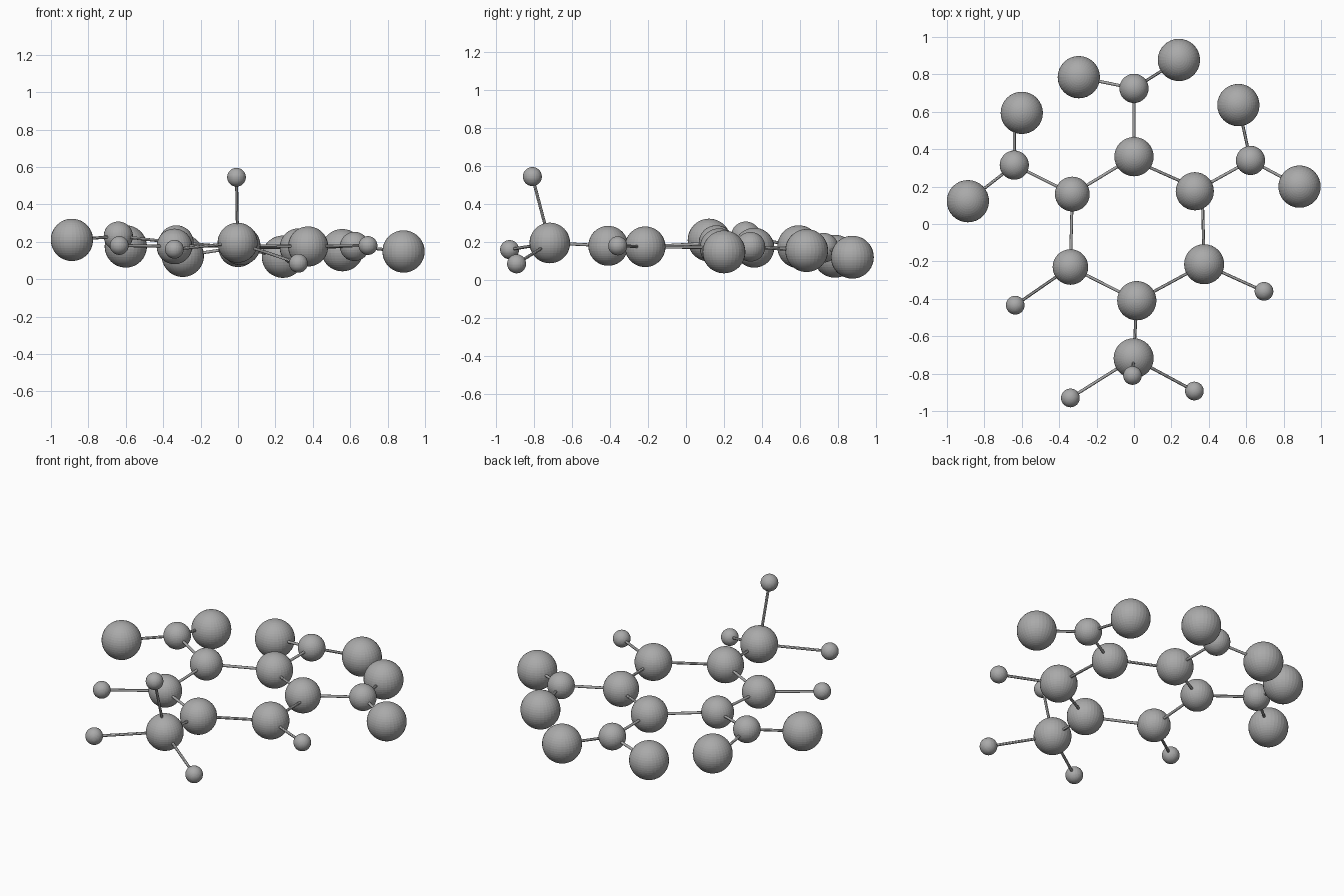
import bpy
from mathutils import Vector

if "Cube" in bpy.data.objects:
    bpy.data.objects.remove(bpy.data.objects["Cube"], do_unlink=True)

# Single grey finish
grey = bpy.data.materials.new("neutral grey")
grey.use_nodes = True
grey.diffuse_color = (0.4, 0.4, 0.4, 1)
grey.node_tree.nodes["Principled BSDF"].inputs["Base Color"].default_value = grey.diffuse_color

# Atoms: x, y, z, radius
atoms = {
    "ring_back": (0.0, 0.36, 0.17, 0.105),
    "ring_back_right": (-0.33, 0.16, 0.195, 0.093),
    "ring_front_right": (-0.34, -0.23, 0.175, 0.095),
    "ring_front": (0.015, -0.41, 0.18, 0.105),
    "ring_front_left": (0.375, -0.215, 0.175, 0.107),
    "ring_back_left": (0.325, 0.175, 0.17, 0.102),
    "methyl_carbon": (-0.002, -0.718, 0.195, 0.107),
    "back_nitrogen": (0.0, 0.725, 0.17, 0.078),
    "right_nitrogen": (-0.64, 0.315, 0.23, 0.078),
    "left_nitrogen": (0.623, 0.34, 0.175, 0.078),
    "back_oxygen_right": (-0.295, 0.785, 0.125, 0.113),
    "back_oxygen_left": (0.24, 0.877, 0.12, 0.113),
    "right_oxygen_back": (-0.6, 0.594, 0.175, 0.113),
    "right_oxygen_front": (-0.888, 0.122, 0.21, 0.113),
    "left_oxygen_back": (0.558, 0.636, 0.155, 0.113),
    "left_oxygen_front": (0.885, 0.2, 0.148, 0.113),
    "ring_hydrogen_right": (-0.635, -0.434, 0.18, 0.05),
    "ring_hydrogen_left": (0.695, -0.36, 0.18, 0.05),
    "methyl_hydrogen_right": (-0.34, -0.93, 0.16, 0.05),
    "methyl_hydrogen_left": (0.323, -0.893, 0.085, 0.05),
    "methyl_hydrogen_top": (-0.008, -0.81, 0.545, 0.05),
}

# Bonded pairs, grouped by the atom they start from
bonds = {
    "ring_back": ["ring_back_right", "ring_back_left", "back_nitrogen"],
    "ring_back_right": ["ring_front_right", "right_nitrogen"],
    "ring_front": ["ring_front_right", "ring_front_left", "methyl_carbon"],
    "ring_back_left": ["ring_front_left", "left_nitrogen"],
    "ring_front_right": ["ring_hydrogen_right"],
    "ring_front_left": ["ring_hydrogen_left"],
    "back_nitrogen": ["back_oxygen_right", "back_oxygen_left"],
    "right_nitrogen": ["right_oxygen_back", "right_oxygen_front"],
    "left_nitrogen": ["left_oxygen_back", "left_oxygen_front"],
    "methyl_carbon": ["methyl_hydrogen_right", "methyl_hydrogen_left", "methyl_hydrogen_top"],
}

# Bonds that meet an atom off its centre: sideways shift of that end
shifts = {
    ("ring_back_left", "ring_front_left"): ((0.04, 0, 0), (0, 0, 0)),
    ("right_nitrogen", "right_oxygen_back"): ((0, 0, 0), (-0.04, 0, 0)),
    ("ring_back", "ring_back_left"): ((0, -0.02, 0), (0, 0.02, 0)),
}


def finish(name):
    obj = bpy.context.object
    obj.name = name
    obj.data.materials.append(grey)
    return obj


def add_atom(name, x, y, z, radius):
    bpy.ops.mesh.primitive_uv_sphere_add(segments=32, ring_count=24, radius=radius, location=(x, y, z))
    finish(name)


def add_bond(start, end):
    a, b = Vector(atoms[start][:3]), Vector(atoms[end][:3])
    if (start, end) in shifts:
        da, db = shifts[start, end]
        a, b = a + Vector(da), b + Vector(db)
    axis = b - a
    bpy.ops.mesh.primitive_cylinder_add(vertices=12, radius=0.008, depth=axis.length, location=(a + b) / 2)
    obj = finish("bond_" + start + "_to_" + end)
    obj.rotation_euler = axis.to_track_quat("Z", "Y").to_euler()
    bpy.ops.object.shade_smooth_by_angle()


for name, data in atoms.items():
    add_atom(name, *data)
for start, ends in bonds.items():
    for end in ends:
        add_bond(start, end)
